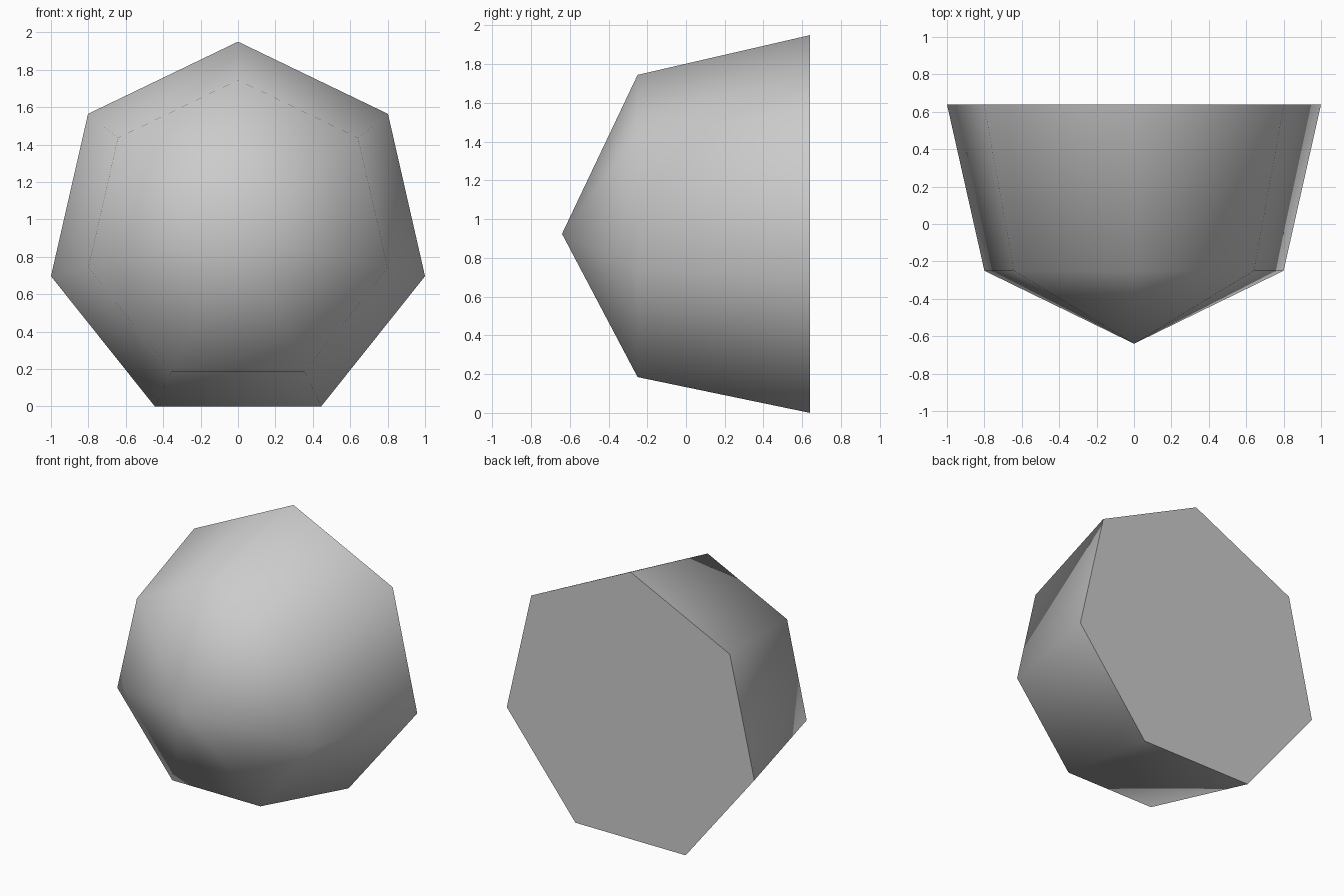
import bpy, bmesh, math

cube = bpy.data.objects.get("Cube")
if cube:
    bpy.data.objects.remove(cube, do_unlink=True)

SIDES = 7
BACK_R = 1.0 / math.sin(4 * math.pi / SIDES)   # gives a width of exactly 2
FRONT_R = 0.8 * BACK_R
CENTRE_Z = BACK_R * math.cos(math.pi / SIDES)  # rests on the lowest flat side

grey = bpy.data.materials.new("plain grey")
grey.use_nodes = True
grey.diffuse_color = (0.6, 0.6, 0.6, 1)
grey.node_tree.nodes["Principled BSDF"].inputs["Base Color"].default_value = grey.diffuse_color

bm = bmesh.new()


def ring(radius, y):
    """Seven-sided ring with one corner pointing up."""
    angles = [2 * math.pi * i / SIDES for i in range(SIDES)]
    return [bm.verts.new((radius * math.sin(a), y, CENTRE_Z + radius * math.cos(a)))
            for a in angles]


# Flat back, tapering sides and pointed front
back = ring(BACK_R, 0.64)
front = ring(FRONT_R, -0.25)
tip = bm.verts.new((0, -0.64, CENTRE_Z))
bm.faces.new(back)
for i in range(SIDES):
    j = (i + 1) % SIDES
    bm.faces.new((back[i], back[j], front[j], front[i]))
    bm.faces.new((front[i], front[j], tip))
bmesh.ops.recalc_face_normals(bm, faces=bm.faces)

mesh = bpy.data.meshes.new("pointed_stud")
bm.to_mesh(mesh)
bm.free()
mesh.materials.append(grey)
stud = bpy.data.objects.new("pointed_stud", mesh)
bpy.context.collection.objects.link(stud)

# Smooth front and sides, crisp back rim
bpy.ops.object.select_all(action="DESELECT")
stud.select_set(True)
bpy.context.view_layer.objects.active = stud
bpy.ops.object.shade_smooth_by_angle(angle=math.radians(60))
